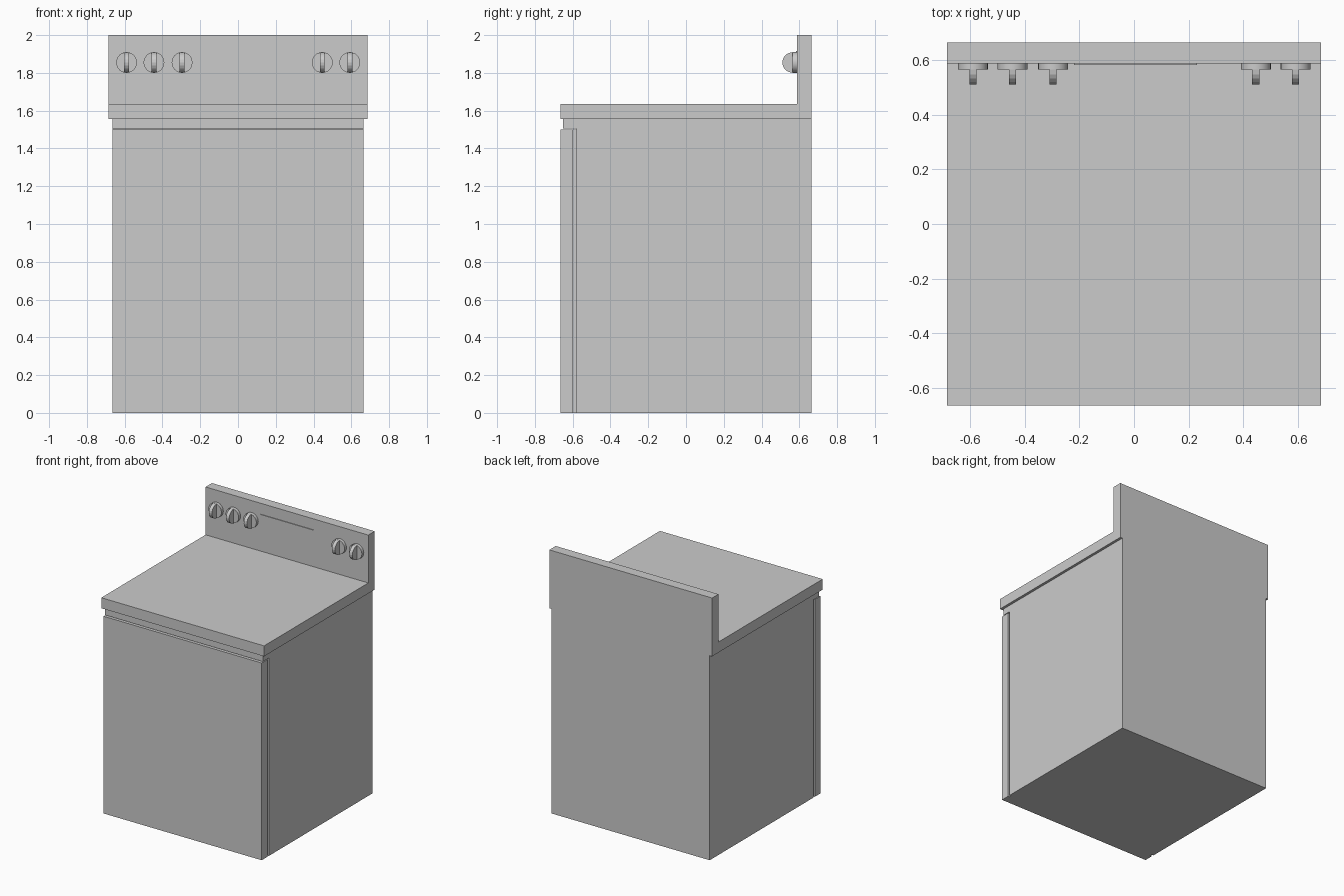
import bpy, bmesh, math

if "Cube" in bpy.data.objects:
    bpy.data.objects.remove(bpy.data.objects["Cube"])


def extrude_profile(name, pts, x0, x1):
    """Extrude a closed (y, z) outline along x."""
    bm = bmesh.new()
    face = bm.faces.new([bm.verts.new((x0, y, z)) for y, z in pts])
    ext = bmesh.ops.extrude_face_region(bm, geom=[face])
    verts = [g for g in ext["geom"] if isinstance(g, bmesh.types.BMVert)]
    bmesh.ops.translate(bm, verts=verts, vec=(x1 - x0, 0, 0))
    bmesh.ops.recalc_face_normals(bm, faces=bm.faces)
    mesh = bpy.data.meshes.new(name)
    bm.to_mesh(mesh)
    bm.free()
    obj = bpy.data.objects.new(name, mesh)
    bpy.context.collection.objects.link(obj)
    return obj


def box(name, x0, x1, y0, y1, z0, z1):
    return extrude_profile(name, [(y0, z0), (y1, z0), (y1, z1), (y0, z1)], x0, x1)


# Oven body, with a set-back strip overhanging the door
extrude_profile("body", [(-0.58, 0), (0.665, 0), (0.665, 1.556), (-0.65, 1.556),
                         (-0.65, 1.505), (-0.58, 1.505)], -0.665, 0.665)

# Door and the recessed seal behind it
box("door_seal", -0.65, 0.65, -0.60, -0.58, 0, 1.5)
box("door", -0.665, 0.665, -0.665, -0.598, 0, 1.5)

# Cooktop and backguard in one L-shaped profile
extrude_profile("cooktop", [(-0.665, 1.556), (0.665, 1.556), (0.665, 2.0), (0.588, 2.0),
                            (0.588, 1.636), (-0.665, 1.636)], -0.685, 0.685)

# Raised display panel
box("display_panel", -0.22, 0.23, 0.583, 0.59, 1.80, 1.917)

# Control knobs: round base plus half-disc grip
KNOB_Z, RADIUS, BASE_Y = 1.855, 0.055, 0.565
for i, x in enumerate((-0.59, -0.445, -0.296, 0.446, 0.592)):
    bpy.ops.mesh.primitive_cylinder_add(vertices=24, radius=RADIUS, depth=0.025,
                                        location=(x, BASE_Y + 0.0125, KNOB_Z),
                                        rotation=(math.pi / 2, 0, 0))
    base = bpy.context.object
    base.name = f"knob_base_{i + 1}"
    bpy.ops.object.shade_smooth_by_angle()
    arc = [(BASE_Y - RADIUS * math.sin(a), KNOB_Z + RADIUS * 0.98 * math.cos(a))
           for a in (math.pi * k / 10 for k in range(11))]
    outline = [(BASE_Y + 0.023, KNOB_Z + 0.05)] + arc + [(BASE_Y + 0.023, KNOB_Z - 0.05)]
    extrude_profile(f"knob_grip_{i + 1}", outline, x - 0.013, x + 0.013)
